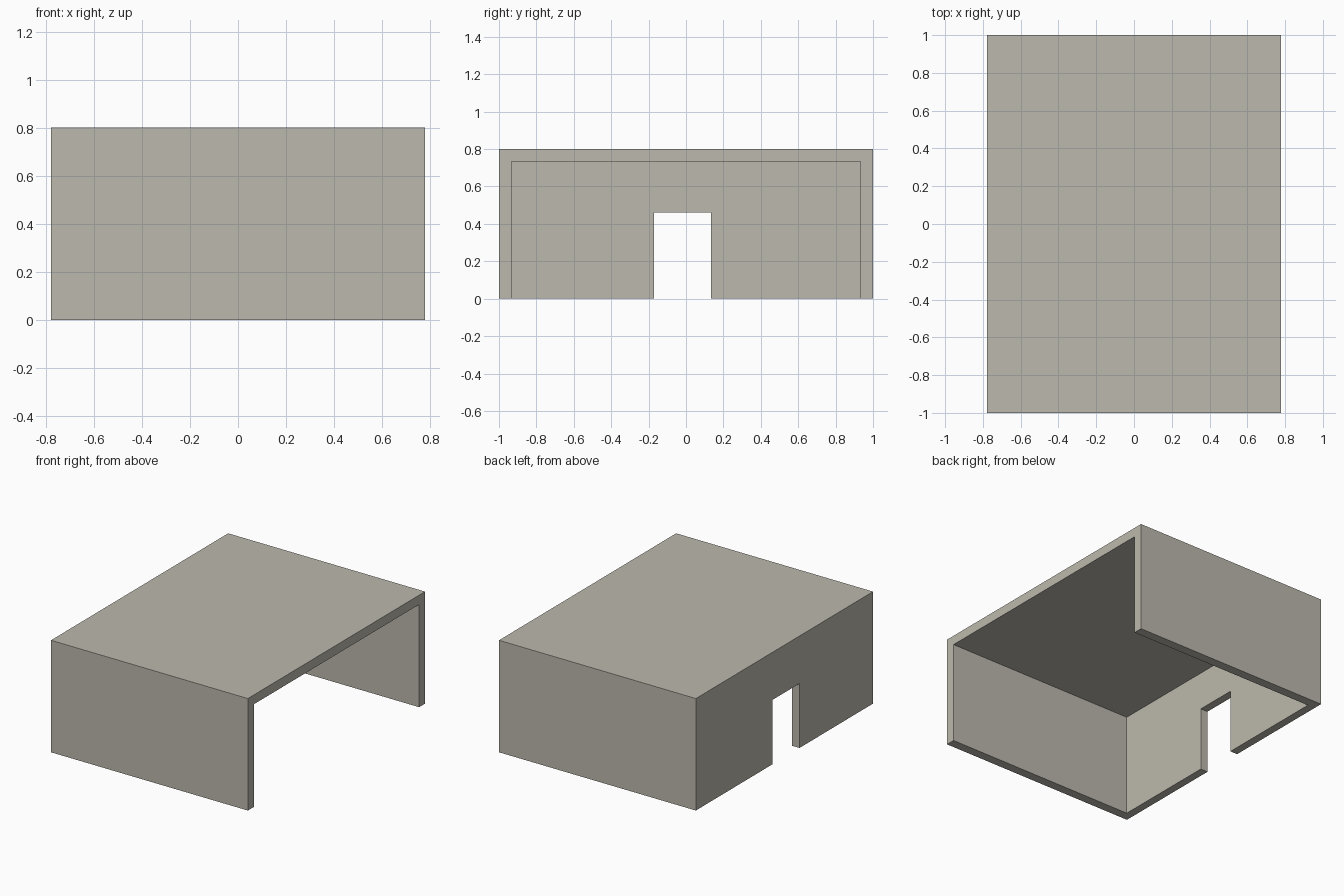
import bpy

cube = bpy.data.objects.get("Cube")
if cube:
    bpy.data.objects.remove(cube, do_unlink=True)

HALF_X, HALF_Y, HEIGHT = 0.778, 1.0, 0.8
SIDE, REAR = 0.067, 0.058      # thickness of sides and roof, and of the door wall
OVER = 0.1                     # how far cutters reach past the shell

plaster = bpy.data.materials.new("warm_grey_plaster")
plaster.use_nodes = True
colour = (0.503, 0.485, 0.418, 1)
plaster.diffuse_color = colour
plaster.node_tree.nodes["Principled BSDF"].inputs["Base Color"].default_value = colour


def box(name, low, high):
    """Box spanning two opposite corners."""
    bpy.ops.mesh.primitive_cube_add(size=1)
    obj = bpy.context.object
    obj.name = name
    for v in obj.data.vertices:
        v.co = [h if c > 0 else l for c, l, h in zip(v.co, low, high)]
    return obj


def cut(target, cutter):
    """Subtract the cutter from the target and remove it."""
    mod = target.modifiers.new("opening", 'BOOLEAN')
    mod.operation = 'DIFFERENCE'
    mod.solver = 'EXACT'
    mod.object = cutter
    cutter.hide_render = True
    bpy.context.view_layer.objects.active = target
    bpy.ops.object.modifier_apply(modifier=mod.name)
    bpy.data.objects.remove(cutter, do_unlink=True)


# Outer block of the shelter
shelter = box("shelter_shell", (-HALF_X, -HALF_Y, 0), (HALF_X, HALF_Y, HEIGHT))
shelter.data.materials.append(plaster)

# Hollow interior, open below and along the +x side
cut(shelter, box("interior_cutter",
                 (-HALF_X + REAR, -HALF_Y + SIDE, -OVER),
                 (HALF_X + OVER, HALF_Y - SIDE, HEIGHT - SIDE)))

# Doorway through the -x wall
cut(shelter, box("doorway_cutter",
                 (-HALF_X - OVER, -0.17, -OVER),
                 (-HALF_X + REAR + OVER, 0.135, 0.46)))
